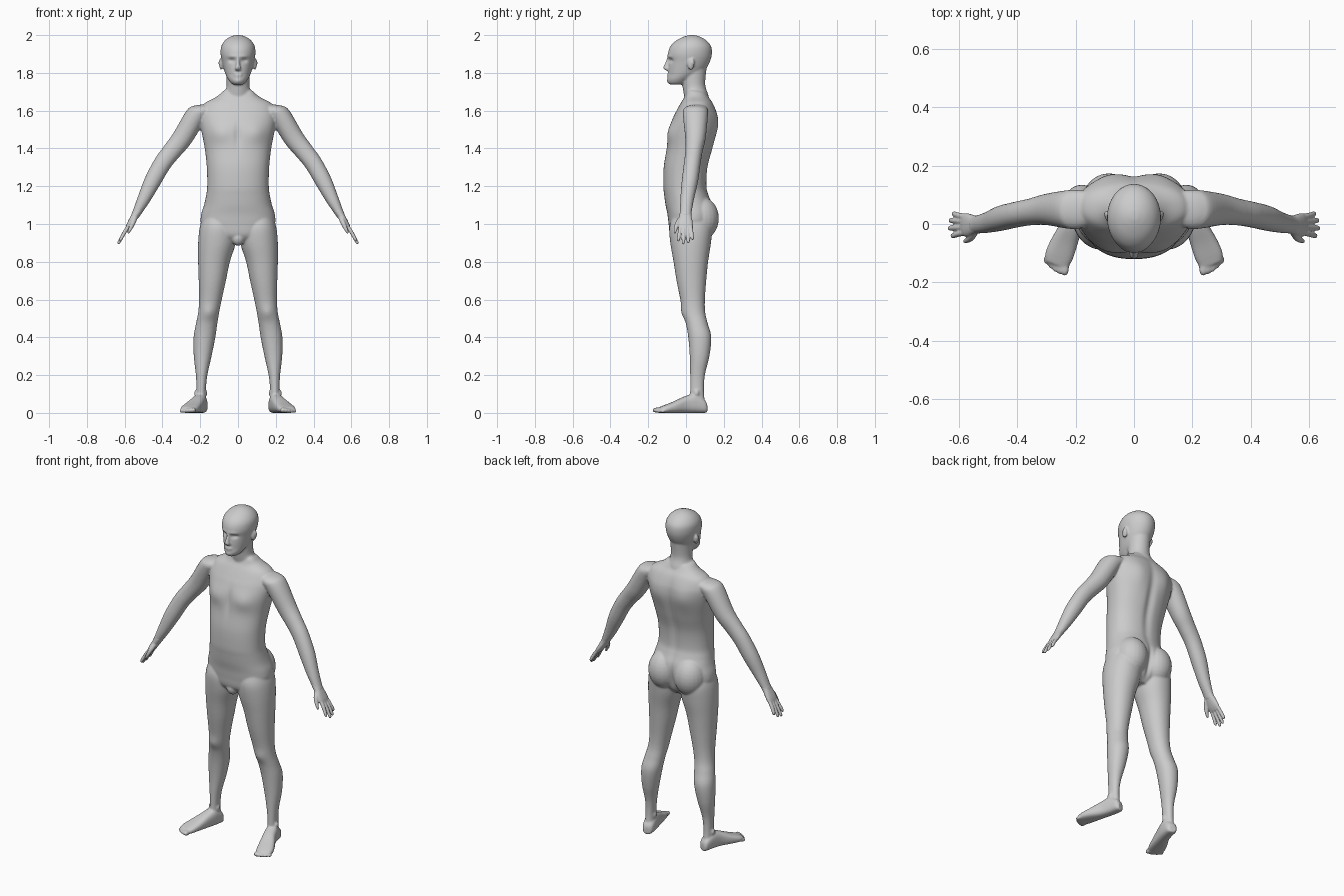
import bpy, bmesh, math
from mathutils import Vector, Matrix

X, Y, Z = Vector((1, 0, 0)), Vector((0, 1, 0)), Vector((0, 0, 1))
ARM = Vector((0.52, 0, -0.854))      # direction the arms hang in
ARM_N = Vector((0.854, 0, 0.52))     # outward side of the arm


def spline(rows, steps=5):
    """Catmull-Rom through rows of numbers."""
    pts = [rows[0]] + list(rows) + [rows[-1]]
    out = []
    for a, b, c, d in zip(pts, pts[1:], pts[2:], pts[3:]):
        for k in range(steps):
            t = k / steps
            out.append([0.5 * (2 * q + (r - p) * t + (2 * p - 5 * q + 4 * r - s) * t * t
                               + (3 * q - p - 3 * r + s) * t ** 3)
                        for p, q, r, s in zip(a, b, c, d)])
    return out + [list(rows[-1])]


def loft(bm, rows, u, v, side=1, power=2.0, n=40):
    """Rings (x, y, z, half size along u, half size along v) skinned and capped."""
    rings = []
    for x, y, z, ru, rv in spline(rows):
        ring = []
        for i in range(n):
            a = 2 * math.pi * i / n
            c, s = math.cos(a), math.sin(a)
            p = (Vector((x, y, z)) + u * ru * math.copysign(abs(c) ** (2 / power), c)
                 + v * rv * math.copysign(abs(s) ** (2 / power), s))
            ring.append(bm.verts.new((p.x * side, p.y, p.z)))
        rings.append(ring)
    for a, b in zip(rings, rings[1:]):
        for i in range(n):
            j = (i + 1) % n
            bm.faces.new((a[i], a[j], b[j], b[i]))
    bm.faces.new(rings[0])
    bm.faces.new(rings[-1])


def upright(rows):
    """(z, front, back, half width) -> centred loft rows."""
    return [(0, (f + b) / 2, z, w, (b - f) / 2) for z, f, b, w in rows]


def ball(bm, c, r, side=1):
    m = Matrix.Translation((c[0] * side, c[1], c[2])) @ Matrix.Diagonal((*r, 1))
    bmesh.ops.create_uvsphere(bm, u_segments=24, v_segments=16, radius=1, matrix=m)


def fuse(bm, name, voxel, smooth):
    """Melt overlapping parts into one smooth skin."""
    bmesh.ops.recalc_face_normals(bm, faces=bm.faces)
    me = bpy.data.meshes.new(name)
    bm.to_mesh(me)
    bm.free()
    ob = bpy.data.objects.new(name, me)
    bpy.context.collection.objects.link(ob)
    bpy.ops.object.select_all(action='DESELECT')
    bpy.context.view_layer.objects.active = ob
    ob.select_set(True)
    r = ob.modifiers.new("skin", 'REMESH')
    r.mode, r.voxel_size = 'VOXEL', voxel
    s = ob.modifiers.new("soften", 'SMOOTH')
    s.factor, s.iterations = 0.5, smooth
    for m in ("skin", "soften"):
        bpy.ops.object.modifier_apply(modifier=m)
    bpy.ops.object.shade_smooth()
    return ob


body = bmesh.new()

# torso: z, front, back, half width
loft(body, upright([
    (0.90, -.05, .08, .08), (0.94, -.083, .115, .16), (1.0, -.092, .14, .195),
    (1.05, -.098, .148, .195), (1.1, -.108, .142, .180), (1.15, -.115, .122, .169),
    (1.2, -.12, .11, .163), (1.3, -.118, .116, .165), (1.4, -.103, .142, .176),
    (1.5, -.09, .164, .195), (1.56, -.07, .166, .203), (1.6, -.05, .158, .198),
    (1.64, -.028, .142, .175), (1.67, -.01, .122, .120), (1.70, .0, .106, .075)]),
    X, Y, power=2.25, n=64)

# neck and head
loft(body, upright([(1.62, 0, .13, .07), (1.68, -.01, .12, .066), (1.74, -.02, .102, .06),
                    (1.83, -.03, .11, .062)]), X, Y)
loft(body, upright([
    (1.738, -.082, -.02, .022), (1.745, -.092, .0, .036), (1.765, -.098, .03, .052),
    (1.79, -.094, .07, .065), (1.82, -.094, .105, .075), (1.86, -.092, .127, .085),
    (1.90, -.096, .137, .092), (1.94, -.083, .133, .089), (1.97, -.054, .110, .071),
    (1.99, -.016, .078, .044), (2.0, .015, .045, .014)]), X, Y, n=56)
# nose and lips
loft(body, [(0, -.088, 1.885, .008, .01), (0, -.096, 1.86, .008, .012),
            (0, -.103, 1.833, .013, .017), (0, -.102, 1.822, .017, .017),
            (0, -.096, 1.812, .012, .01)], X, Y, n=20)
ball(body, (0, -.091, 1.792), (.024, .010, .006))
ball(body, (0, -.090, 1.781), (.021, .010, .006))
ball(body, (0, -.05, .925), (.035, .035, .04))

for s in (1, -1):
    # leg: z, outer, inner, front, back
    loft(body, [((o + i) / 2, (f + b) / 2, z, (o - i) / 2, (b - f) / 2) for z, o, i, f, b in [
        (1.04, .185, .03, -.07, .12), (0.98, .203, .01, -.088, .138), (0.9, .211, .012, -.083, .132),
        (0.8, .211, .043, -.066, .117), (0.7, .208, .064, -.05, .107), (0.6, .206, .086, -.03, .1),
        (0.53, .211, .1, -.018, .102), (0.47, .223, .11, .0, .116), (0.4, .235, .12, .012, .134),
        (0.3, .234, .14, .02, .124), (0.2, .223, .162, .022, .1), (0.12, .22, .17, .022, .095),
        (0.05, .222, .168, .02, .1)]], X, Y, s, 2.1)
    # foot: x, y, half width, height
    loft(body, [(x, y, h / 2, w, h / 2) for x, y, w, h in [
        (.188, .110, .018, .045), (.190, .095, .031, .07), (.200, .045, .036, .10),
        (.215, -.005, .038, .088), (.240, -.065, .046, .06), (.257, -.11, .048, .042),
        (.265, -.14, .040, .03)]], Vector((.963, .27, 0)), Z, s, 2.7)
    for i in range(5):      # toes
        k = i / 4
        r = .017 - .007 * k
        ball(body, (.237 + .065 * k, -.153 + .03 * k * k, r * .85), (r * .85, r * 1.5, r * .85), s)
    for x in (.172, .222):  # ankle bones
        ball(body, (x, .055, .105), (.01, .015, .017), s)
    # buttock
    ball(body, (.086, .078, 1.03), (.092, .096, .115), s)
    # arm: x, y, z, half depth, half thickness
    loft(body, [
        (.150, .055, 1.615, .055, .035), (.190, .05, 1.60, .066, .050), (.224, .05, 1.572, .066, .056),
        (.295, .05, 1.455, .054, .054), (.350, .042, 1.385, .046, .050), (.400, .033, 1.32, .044, .047),
        (.455, .020, 1.222, .043, .044), (.500, .006, 1.13, .036, .034), (.535, -.001, 1.062, .031, .024),
        (.550, -.003, 1.035, .031, .021)], Y, ARM_N, s, 2.1)
    # ear
    ball(body, (.089, .026, 1.845), (.010, .018, .030), s)
    ball(body, (.094, .034, 1.853), (.009, .011, .022), s)

skin = fuse(body, "body", 0.006, 4)

# sculpted muscle and face relief: centre, reach, push (mirrored when x > 0)
BRUSHES = [
    ((0, .15, 1.36), (.025, .08, .22), (0, -.012, 0)),          # spine groove
    ((.09, .16, 1.53), (.055, .06, .08), (0, .010, 0)),         # shoulder blade
    ((.095, -.08, 1.48), (.06, .06, .05), (0, -.012, 0)),       # chest
    ((0, -.1, 1.47), (.018, .05, .07), (0, .008, 0)),           # breastbone
    ((0, .15, 1.0), (.014, .07, .08), (0, -.015, 0)),           # seat cleft
    ((.155, -.02, .53), (.03, .03, .035), (0, -.006, 0)),       # knee
    ((.034, -.085, 1.866), (.019, .03, .011), (0, .011, 0)),    # eye socket
    ((.030, -.09, 1.887), (.028, .03, .008), (0, -.004, 0)),    # brow
    ((0, -.095, 1.755), (.02, .03, .012), (0, -.004, 0)),       # chin
    ((.065, .02, 1.695), (.03, .05, .02), (.006, 0, .006)),     # neck to shoulder
]
for v in skin.data.vertices:
    p = v.co.copy()
    for c, r, d in BRUSHES:
        for m in ((1, -1) if c[0] else (1,)):
            e = ((p.x * m - c[0]) / r[0]) ** 2 + ((p.y - c[1]) / r[1]) ** 2 + ((p.z - c[2]) / r[2]) ** 2
            if e < 6:
                v.co += Vector((d[0] * m, d[1], d[2])) * math.exp(-e)
    v.co.z = max(v.co.z, 0)

# hands: palm, four fingers and a thumb, placed along the arm direction
WRIST = Vector((.535, 0, 1.06))


def along(t, y, out=0):
    return (*(WRIST + ARM * t + Y * y + ARM_N * out),)


for s, name in ((1, "left_hand"), (-1, "right_hand")):
    hand = bmesh.new()
    loft(hand, [(*along(t, y), w, h) for t, y, w, h in [
        (-.02, -.001, .030, .022), (.02, -.003, .032, .020), (.05, -.004, .038, .018),
        (.08, -.003, .040, .015), (.102, -.002, .036, .010)]], Y, ARM_N, s, 2.3)
    for y0, y1, tip in ((-.029, -.040, .176), (-.011, -.014, .193),
                        (.008, .012, .187), (.025, .034, .168)):
        loft(hand, [(*along(.085, y0), .0105, .0105), (*along(.12, y0 * .6 + y1 * .4, .002), .0100, .0100),
                    (*along(tip - .012, y1), .0088, .0085), (*along(tip, y1, -.002), .004, .004)],
             Y, ARM_N, s, n=16)
    loft(hand, [(*along(.02, -.018, -.004), .016, .014), (*along(.055, -.042, -.010), .014, .013),
                (*along(.09, -.054, -.014), .0105, .010), (*along(.118, -.060, -.016), .005, .005)],
         Y, ARM_N, s, n=16)
    fuse(hand, name, 0.0035, 2)
